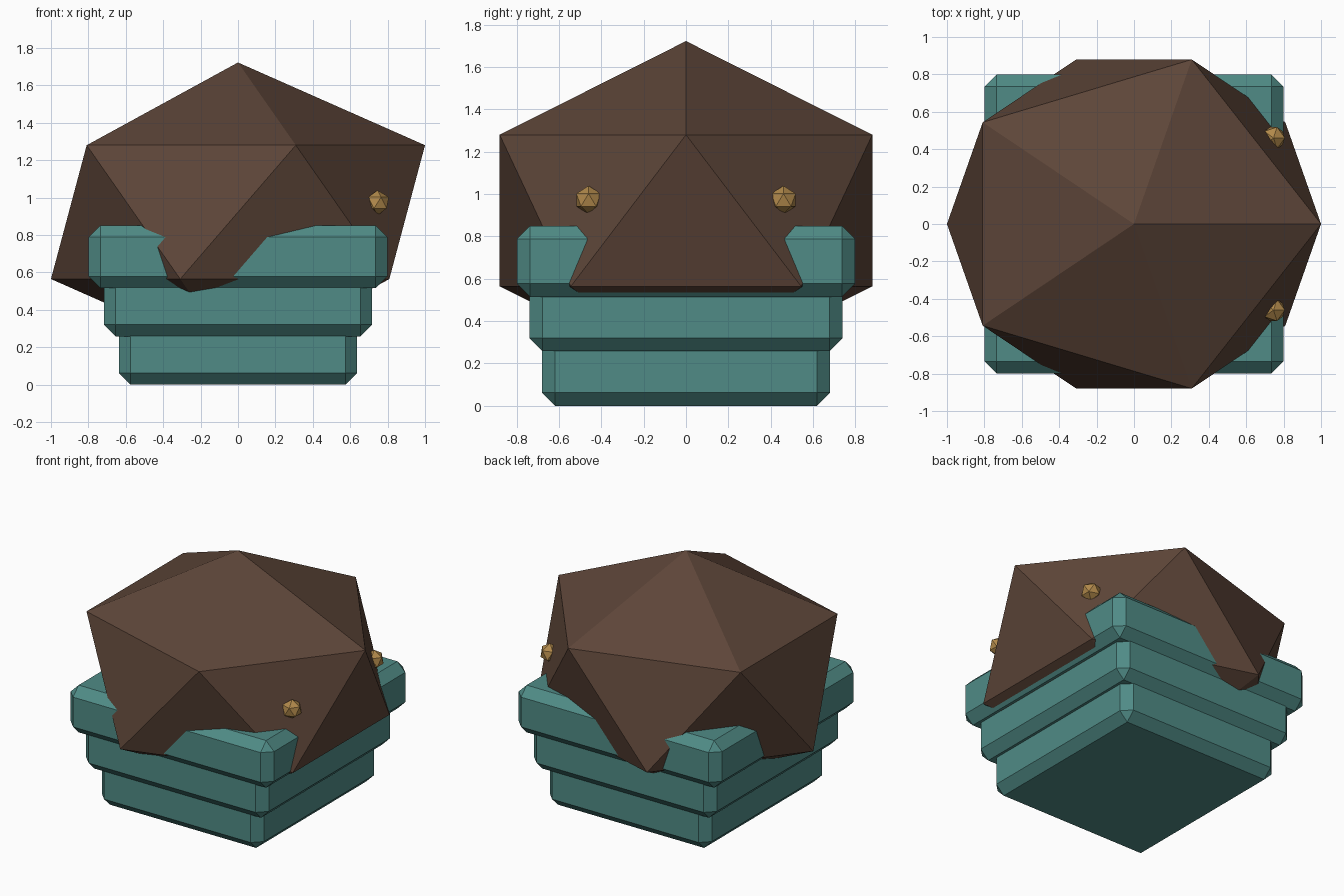
import bpy

if "Cube" in bpy.data.objects:
    bpy.data.objects.remove(bpy.data.objects["Cube"])


def make_material(name, colour):
    mat = bpy.data.materials.new(name)
    mat.diffuse_color = (*colour, 1)
    mat.use_nodes = True
    mat.node_tree.nodes["Principled BSDF"].inputs["Base Color"].default_value = mat.diffuse_color
    return mat


TEAL = make_material("teal", (0.08, 0.26, 0.24))
BROWN = make_material("brown", (0.11, 0.06, 0.04))
GOLD = make_material("gold", (0.44, 0.25, 0.07))


def finish(name, mat, scale):
    obj = bpy.context.object
    obj.name = name
    obj.scale = scale
    obj.data.materials.append(mat)
    bpy.ops.object.transform_apply(location=False, rotation=False, scale=True)
    return obj


def tier(name, half_x, half_y, bottom, height=0.335):
    bpy.ops.mesh.primitive_cube_add(size=1, location=(0, 0, bottom + height / 2))
    obj = finish(name, TEAL, (2 * half_x, 2 * half_y, height))
    bevel = obj.modifiers.new("chamfer", 'BEVEL')
    bevel.width = 0.062
    bevel.segments = 1


def gem(name, mat, location, radii):
    bpy.ops.mesh.primitive_ico_sphere_add(subdivisions=1, radius=1, location=location)
    finish(name, mat, radii)


# Stepped pot: three chamfered tiers widening upwards
tier("lower_tier", 0.637, 0.68, 0.0)
tier("middle_tier", 0.717, 0.74, 0.258)
tier("upper_tier", 0.798, 0.798, 0.515)

# Faceted mound sunk into the pot
gem("mound", BROWN, (0, 0, 0.922), (1.118, 1.034, 0.8))

# Pair of small studs on the +x side
for side, y in (("front", -0.46), ("back", 0.46)):
    gem(side + "_stud", GOLD, (0.746, y, 0.972), (0.068, 0.068, 0.067))
